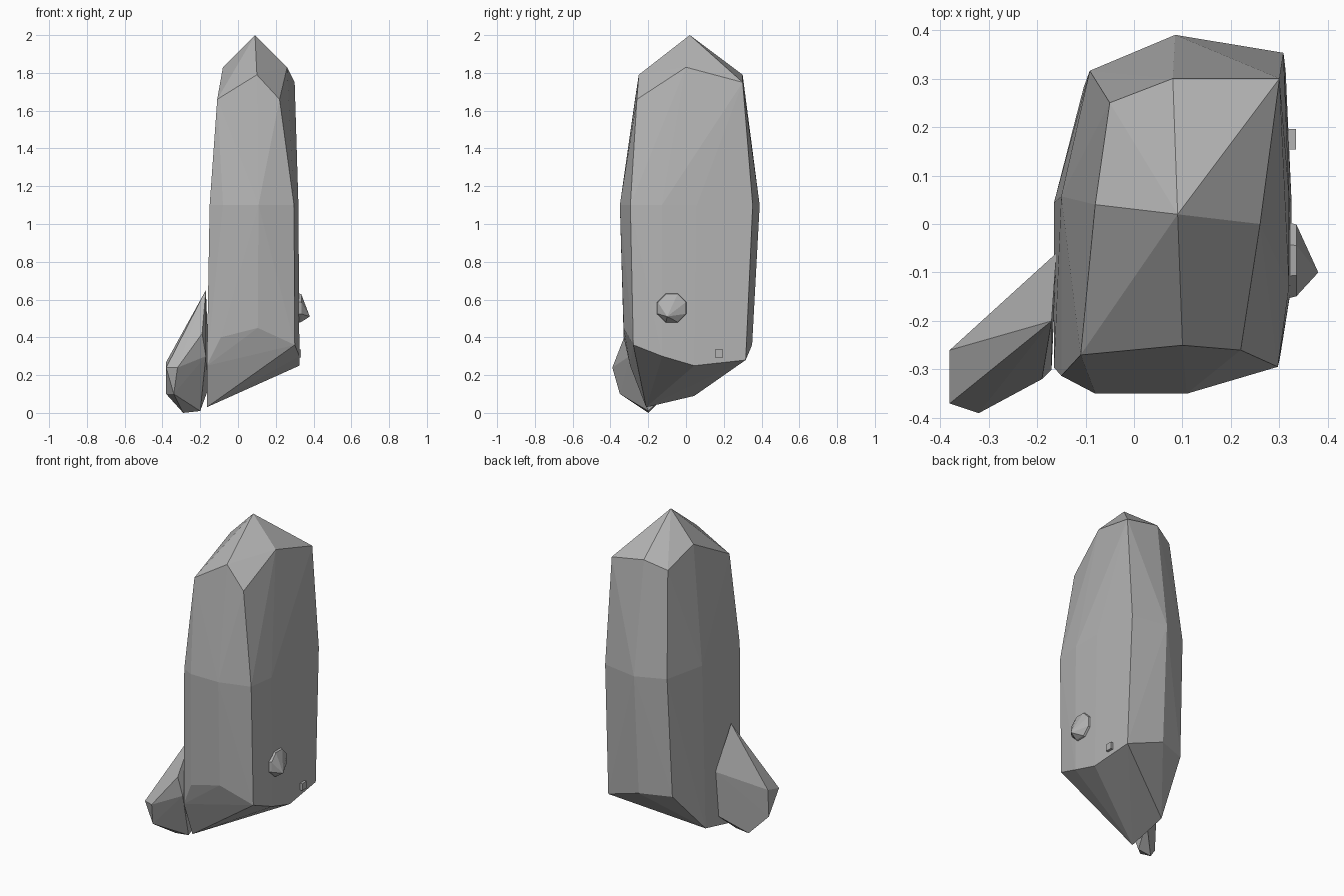
import bpy
import bmesh
from math import cos, sin, tau

if "Cube" in bpy.data.objects:
    bpy.data.objects.remove(bpy.data.objects["Cube"], do_unlink=True)

stone = bpy.data.materials.new("grey stone")
stone.use_nodes = True
grey = (.45, .45, .45, 1)
stone.diffuse_color = grey
stone.node_tree.nodes["Principled BSDF"].inputs["Base Color"].default_value = grey


def faceted_rock(name, corners):
    """Convex flat-faced stone stretched over its corners."""
    bm = bmesh.new()
    for corner in corners:
        bm.verts.new(corner)
    result = bmesh.ops.convex_hull(bm, input=bm.verts[:])
    spare = {item for item in result["geom_interior"] + result["geom_unused"]
             if isinstance(item, bmesh.types.BMVert)}
    bmesh.ops.delete(bm, geom=list(spare), context='VERTS')
    bmesh.ops.recalc_face_normals(bm, faces=bm.faces[:])
    mesh = bpy.data.meshes.new(name)
    bm.to_mesh(mesh)
    bm.free()
    mesh.materials.append(stone)
    rock = bpy.data.objects.new(name, mesh)
    bpy.context.collection.objects.link(rock)


def side_ring(sides, radius, x, y, z):
    """Regular ring of corners that faces sideways."""
    angles = [tau * (step + .5) / sides for step in range(sides)]
    return [(x, y + radius * cos(angle), z + radius * sin(angle))
            for angle in angles]


# Tall pillar: one outline gives both the bulging waist and the uneven foot
outline = [(-.7, -1, .4), (.1, -1, .45), (.9, -.85, .36), (1, -.4, .3),
           (1, .1, .25), (.95, .9, .28), (0, 1, .36), (-.75, .8, .36),
           (-1, .1, .09), (-1, -.65, .03), (-1, -.9, .25)]
foot = [(.08 + .245 * across, .01 + .34 * deep, rise)
        for across, deep, rise in outline]
waist = [(.085 + .235 * across, .02 + .37 * deep, 1.1)
         for across, deep, rise in outline]

# Crown: a ring of shoulders below the off-centre tip
shoulders = [(-.11, -.27, 1.66), (.1, -.25, 1.79), (.22, -.26, 1.66),
             (.26, 0, 1.83), (.3, .3, 1.75), (.08, .3, 1.79),
             (-.05, .25, 1.74), (-.08, .04, 1.83)]
tip = (.09, .02, 2)
faceted_rock("tall_pillar", foot + waist + shoulders + [tip])

# Boulder leaning against the low corner
boulder_top = [(-.17, -.2, .65), (-.16, -.06, .4), (-.19, -.32, .42)]
boulder_rim = [(-.38, -.26, .27), (-.38, -.37, .24), (-.32, -.39, .24)]
boulder_foot = [(-.38, -.27, .1), (-.34, -.35, .1), (-.29, -.2, 0),
                (-.2, -.2, .01), (-.16, -.08, .12), (-.17, -.3, .3)]
faceted_rock("side_boulder", boulder_top + boulder_rim + boulder_foot)

# Small knobs breaking through the flat side
knob_peak = (.38, -.1, .51)
faceted_rock("side_knob", side_ring(8, .09, .3, -.075, .555)
             + side_ring(8, .08, .335, -.075, .555) + [knob_peak])
faceted_rock("tiny_chip", side_ring(4, .03, .3, .175, .315)
             + side_ring(4, .03, .334, .175, .315))
